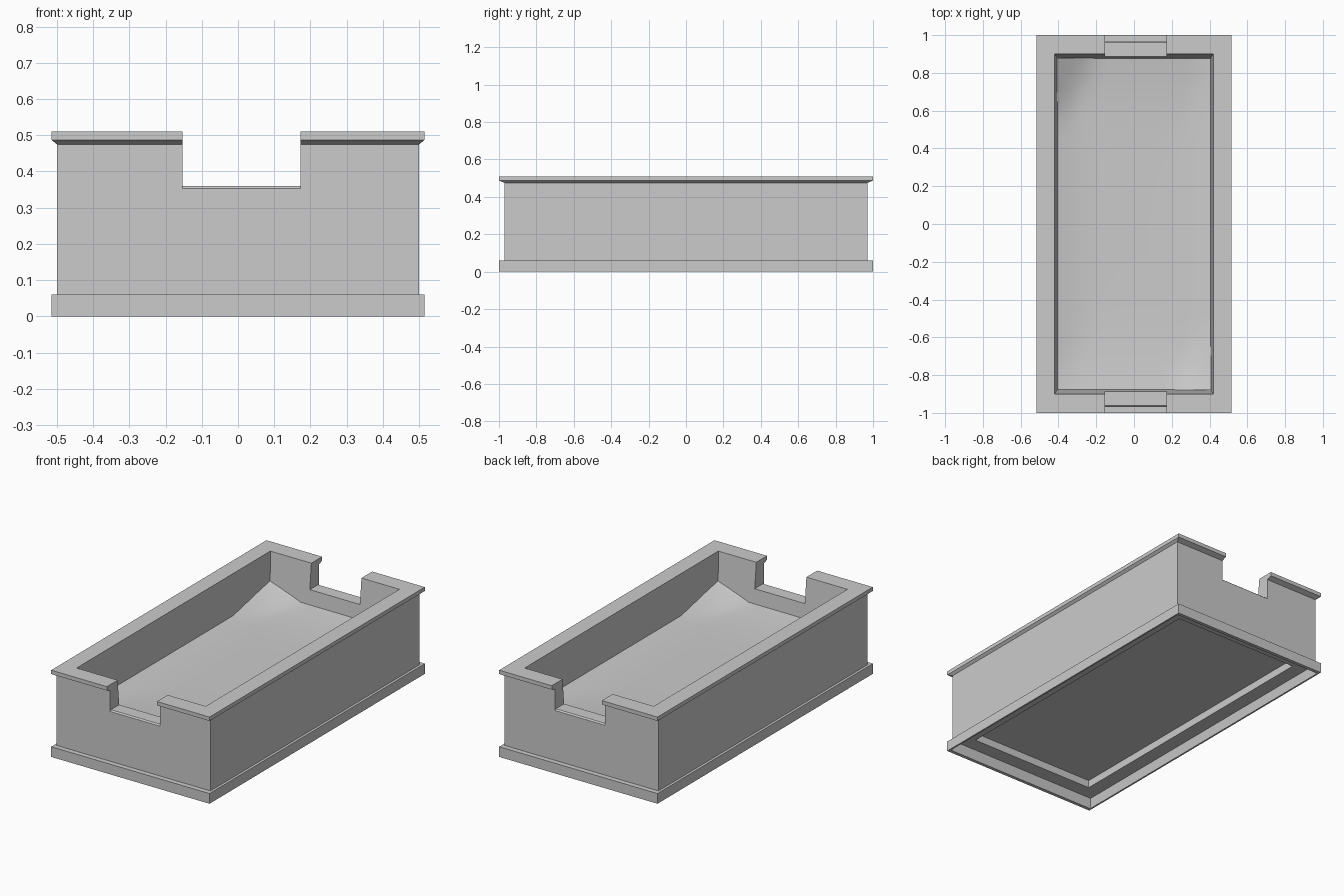
import bpy, bmesh

if "Cube" in bpy.data.objects:
    bpy.data.objects.remove(bpy.data.objects["Cube"])

def add_object(name, bm):
    bmesh.ops.recalc_face_normals(bm, faces=bm.faces[:])
    mesh = bpy.data.meshes.new(name)
    bm.to_mesh(mesh)
    bm.free()
    ob = bpy.data.objects.new(name, mesh)
    bpy.context.collection.objects.link(ob)
    return ob

def lofted_rectangles(name, rings):
    """Bridge centred rectangles (half x, half y, z) and cap both ends."""
    bm = bmesh.new()
    loops = [[bm.verts.new((sx * x, sy * y, z))
              for sx, sy in ((-1, -1), (1, -1), (1, 1), (-1, 1))]
             for x, y, z in rings]
    for a, b in zip(loops, loops[1:]):
        for i in range(4):
            j = (i + 1) % 4
            bm.faces.new((a[i], a[j], b[j], b[i]))
    bm.faces.new(loops[0])
    bm.faces.new(loops[-1])
    return add_object(name, bm)

def prism_x(name, profile, x0, x1):
    """Extrude a (y, z) profile along x."""
    bm = bmesh.new()
    face = bm.faces.new([bm.verts.new((x0, y, z)) for y, z in profile])
    ext = bmesh.ops.extrude_face_region(bm, geom=[face])
    bmesh.ops.translate(bm, vec=(x1 - x0, 0, 0),
                        verts=[g for g in ext["geom"] if isinstance(g, bmesh.types.BMVert)])
    return add_object(name, bm)

def shade(ob, angle):
    bpy.ops.object.select_all(action='DESELECT')
    ob.select_set(True)
    bpy.context.view_layer.objects.active = ob
    bpy.ops.object.shade_smooth_by_angle(angle=angle)

# Trough shell: underside recess, plinth skirt, walls, rim, tapered inside
CAP_Z = 0.2
trough = lofted_rectangles("trough", [
    (0.41, 0.88, 0.10), (0.41, 0.88, 0.055),
    (0.495, 0.965, 0.055), (0.505, 0.98, 0.0),
    (0.515, 1.0, 0.0), (0.515, 1.0, 0.06),
    (0.5, 0.97, 0.06), (0.5, 0.97, 0.475),
    (0.515, 1.0, 0.487), (0.515, 1.0, 0.51),
    (0.42, 0.9, 0.51), (0.40, 0.87, CAP_Z)])

# Notches with a chamfered sill through both end walls
bpy.context.view_layer.objects.active = trough
for side in (-1, 1):
    profile = [(0.8, 0.36), (0.962, 0.36), (1.1, 0.24), (1.1, 0.6), (0.8, 0.6)]
    cutter = prism_x("notch_cutter", [(side * y, z) for y, z in profile], -0.153, 0.173)
    cutter.hide_render = True
    mod = trough.modifiers.new("notch", 'BOOLEAN')
    mod.operation = 'DIFFERENCE'
    mod.solver = 'EXACT'
    mod.object = cutter
    bpy.ops.object.modifier_apply(modifier=mod.name)
    bpy.data.objects.remove(cutter)

# Open the shell where the basin floor covers it
bm = bmesh.new()
bm.from_mesh(trough.data)
hidden = [f for f in bm.faces if all(abs(v.co.z - CAP_Z) < 1e-4 for v in f.verts)]
bmesh.ops.delete(bm, geom=hidden, context='FACES')
bm.to_mesh(trough.data)
bm.free()
shade(trough, 0.5)

# Dished basin floor, heaped up in two opposite corners
bm = bmesh.new()
bmesh.ops.create_grid(bm, x_segments=12, y_segments=20, size=1.0)
for v in bm.verts:
    u, w = v.co.x, v.co.y
    edge = max(abs(u), abs(w)) ** 4
    heap = max(0.0, 1 - (1 - abs(u)) / 0.5 - (1 - abs(w)) / 0.4) if u * w < 0 else 0.0
    v.co = (u * 0.408, w * 0.88, 0.245 + 0.03 * edge + 0.07 * heap)
floor = add_object("basin_floor", bm)
if floor.data.polygons[0].normal.z < 0:
    floor.data.flip_normals()
shade(floor, 1.0)
